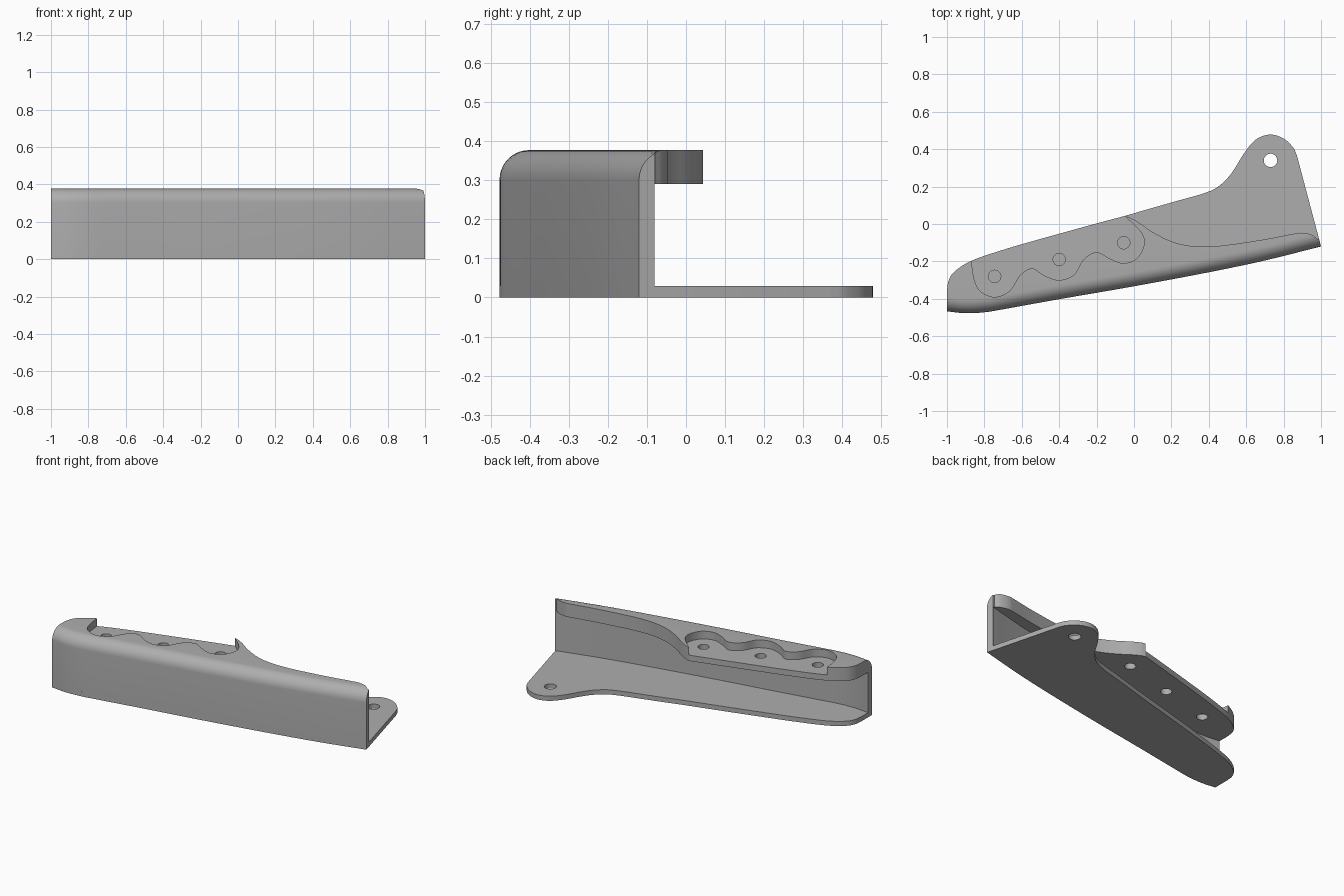
import bpy, bmesh, math
from mathutils import Vector

if "Cube" in bpy.data.objects:
    bpy.data.objects.remove(bpy.data.objects["Cube"])

grey = bpy.data.materials.new("plain_grey")
grey.diffuse_color = (0.42, 0.42, 0.42, 1)
grey.use_nodes = True
grey.node_tree.nodes["Principled BSDF"].inputs["Base Color"].default_value = grey.diffuse_color


def spline(pts, n=6):
    """Smooth curve through 2D points."""
    p = [Vector(q) for q in pts]
    p = [2 * p[0] - p[1]] + p + [2 * p[-1] - p[-2]]
    out = []
    for a, b, c, d in zip(p, p[1:], p[2:], p[3:]):
        for i in range(n):
            t = i / n
            out.append(0.5 * (2 * b + (c - a) * t + (2 * a - 5 * b + 4 * c - d) * t * t
                              + (3 * b - a - 3 * c + d) * t ** 3))
    return out + [p[-2]]


def make(name, bm):
    bmesh.ops.recalc_face_normals(bm, faces=bm.faces)
    me = bpy.data.meshes.new(name)
    bm.to_mesh(me)
    bm.free()
    ob = bpy.data.objects.new(name, me)
    bpy.context.collection.objects.link(ob)
    me.materials.append(grey)
    return ob


def loft(name, rings):
    """Skin closed rings and cap both ends."""
    bm = bmesh.new()
    vs = [[bm.verts.new(c) for c in r] for r in rings]
    n = len(vs[0])
    for a, b in zip(vs, vs[1:]):
        for i in range(n):
            j = (i + 1) % n
            bm.faces.new((a[i], a[j], b[j], b[i]))
    bm.faces.new(vs[0])
    bm.faces.new(vs[-1])
    return make(name, bm)


def prism(name, outline, z0, z1):
    return loft(name, [[(p[0], p[1], z) for p in outline] for z in (z0, z1)])


def disc(x, y, r, n=32):
    return [(x + r * math.cos(2 * math.pi * i / n), y + r * math.sin(2 * math.pi * i / n))
            for i in range(n)]


def cut(ob, cutter):
    m = ob.modifiers.new("cut", 'BOOLEAN')
    m.operation, m.solver, m.object = 'DIFFERENCE', 'EXACT', cutter
    bpy.context.view_layer.objects.active = ob
    bpy.ops.object.modifier_apply(modifier=m.name)
    bpy.data.objects.remove(cutter)


# Shared plan curves
front = spline([(-1, -.467), (-.9, -.477), (-.8, -.472), (-.7, -.456), (-.4, -.402),
                (0, -.333), (.4, -.258), (.7, -.195), (1, -.12)])
left_back = spline([(-1, -.36), (-.992, -.305), (-.96, -.255), (-.87, -.197),
                    (-.7, -.138), (-.5, -.08), (-.2, .003), (-.05, .043)])
lip_back = spline([(-.05, .043), (-.02, .033), (.03, .005), (.1, -.043), (.2, -.093), (.3, -.117),
                   (.4, -.12), (.5, -.112), (.7, -.082), (.85, -.053), (.9, -.047),
                   (.95, -.058), (.98, -.08)])
tab = spline([(-.05, .043), (.2, .115), (.37, .163), (.45, .2), (.52, .27), (.6, .395),
              (.66, .457), (.73, .478), (.8, .457), (.85, .41), (.87, .37)])


def front_y(x):
    for a, b in zip(front, front[1:]):
        if x <= b.x:
            return a.y + (b.y - a.y) * (x - a.x) / (b.x - a.x)
    return front[-1].y


# Base plate with mounting tab
base = prism("base_plate", front + (left_back + tab[1:])[::-1], 0, .03)
cut(base, prism("cutter", disc(.73, .34, .036), -.1, .1))

# Front wall with rounded shoulder and top flange
R, WALL, TOP, UNDER = .076, .04, .377, .29
rings = []
for x, b in [tuple(p) for p in left_back + lip_back[1:]] + [(1, -.079)]:
    f = front_y(x)
    b = max(b, f + WALL + .001)
    end = math.acos(max(0, 1 - (b - .001 - f) / R))
    sec = [(f, .03)]
    for i in range(11):
        t = end * i / 10
        sec.append((f + R * (1 - math.cos(t)), TOP - R + R * math.sin(t)))
    sec += [(b, sec[-1][1]), (b, UNDER), (f + WALL, UNDER), (f + WALL, .03)]
    slant = .25 if x == 1 else 0      # slanted right end
    rings.append([(x - slant * (y - f), y, z) for y, z in sec])
channel = loft("wall_and_flange", rings)

# Scalloped pocket, open to the back, with three screw holes
pocket = spline([(-.87, -.197), (-.853, -.3), (-.82, -.36), (-.745, -.39), (-.665, -.358),
                 (-.61, -.275), (-.545, -.237), (-.48, -.275), (-.4, -.3), (-.32, -.27),
                 (-.27, -.19), (-.2, -.15), (-.13, -.185), (-.055, -.21), (.02, -.18),
                 (.055, -.1), (.03, -.035), (-.05, .042)])
cut(channel, prism("cutter", pocket + [Vector((-.06, .2)), Vector((-.89, .2))], .327, .5))
for x, y in [(-.745, -.28), (-.4, -.19), (-.055, -.1)]:
    cut(channel, prism("cutter", disc(x, y, .033), .2, .5))

# Smooth curved sides, crisp edges
for ob in (base, channel):
    bpy.ops.object.select_all(action='DESELECT')
    ob.select_set(True)
    bpy.context.view_layer.objects.active = ob
    bpy.ops.object.shade_smooth_by_angle()
